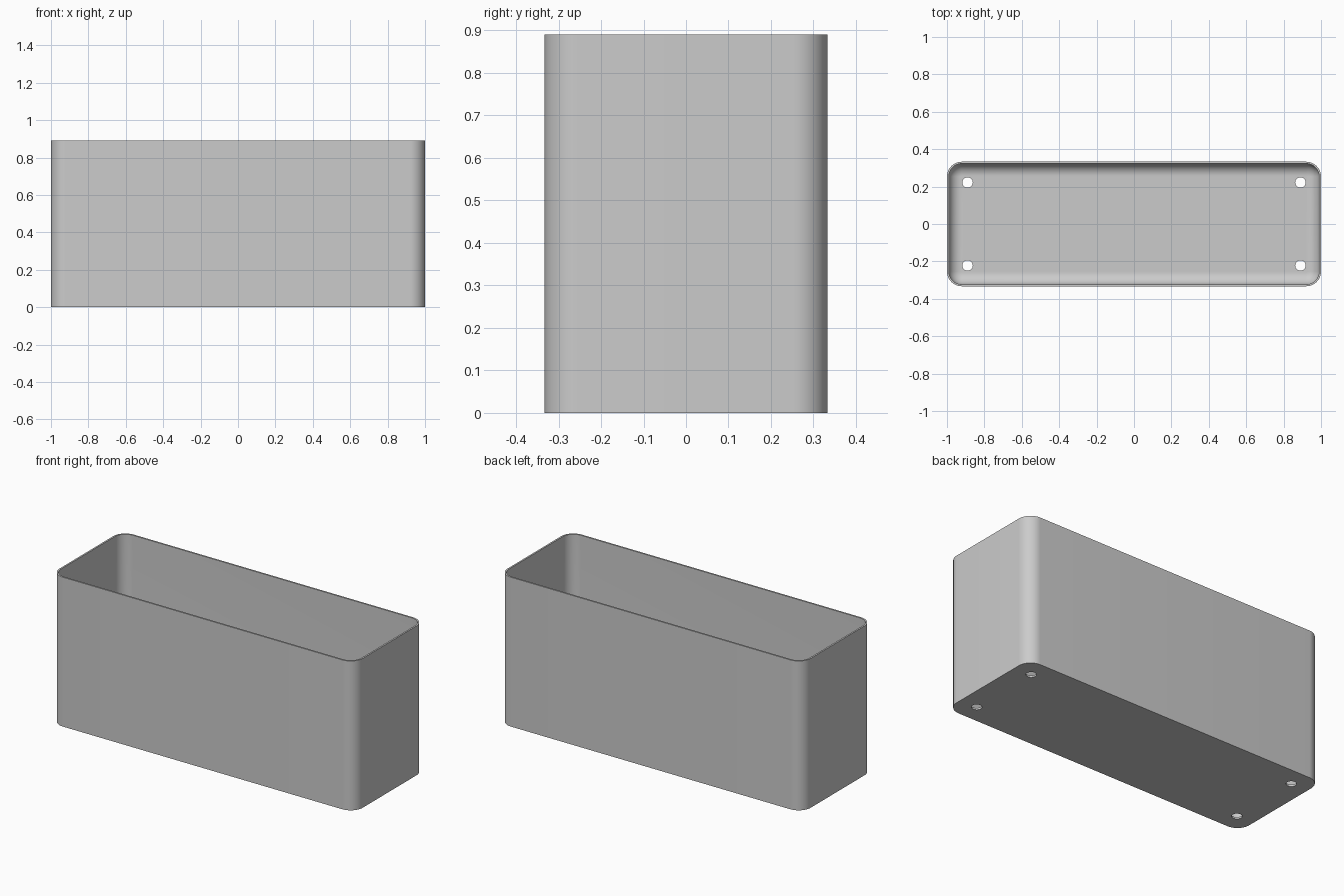
import bpy, bmesh, math
from mathutils import Matrix

if "Cube" in bpy.data.objects:
    bpy.data.objects.remove(bpy.data.objects["Cube"], do_unlink=True)

HALF_X, HALF_Y, HEIGHT = 1.0, 0.333, 0.89
CORNER, WALL, FLOOR, FILLET = 0.08, 0.01, 0.011, 0.066
HOLE_X, HOLE_Y, HOLE_R = 0.89, 0.222, 0.028
STEPS = 14

grey = bpy.data.materials.new("light grey")
grey.use_nodes = True
colour = (0.6, 0.6, 0.6, 1)
grey.diffuse_color = colour
grey.node_tree.nodes["Principled BSDF"].inputs["Base Color"].default_value = colour


def ring(bm, inset, z):
    """Rounded rectangle, inset from the outer wall, at height z."""
    r = CORNER - inset
    verts = []
    for quarter, (sx, sy) in enumerate([(1, 1), (-1, 1), (-1, -1), (1, -1)]):
        for i in range(STEPS + 1):
            a = (quarter + i / STEPS) * math.pi / 2
            verts.append(bm.verts.new((sx * (HALF_X - CORNER) + r * math.cos(a),
                                       sy * (HALF_Y - CORNER) + r * math.sin(a), z)))
    return verts


def add_object(name, bm):
    bmesh.ops.recalc_face_normals(bm, faces=bm.faces)
    mesh = bpy.data.meshes.new(name)
    bm.to_mesh(mesh)
    bm.free()
    obj = bpy.data.objects.new(name, mesh)
    bpy.context.collection.objects.link(obj)
    return obj


# Shell section: outer wall, rim, inner wall, rounded inner edge of the floor
section = [(0, 0), (0, HEIGHT), (WALL, HEIGHT)]
for i in range(STEPS + 1):
    a = i / STEPS * math.pi / 2
    section.append((WALL + FILLET * (1 - math.cos(a)),
                    FLOOR + FILLET * (1 - math.sin(a))))

bm = bmesh.new()
rings = [ring(bm, inset, z) for inset, z in section]
for lower, upper in zip(rings, rings[1:]):
    for i in range(len(lower)):
        j = (i + 1) % len(lower)
        bm.faces.new((lower[i], lower[j], upper[j], upper[i]))
bm.faces.new(rings[0])
bm.faces.new(rings[-1])
box = add_object("planter_box", bm)
box.data.materials.append(grey)

# Four drainage holes through the floor
bm = bmesh.new()
for sx in (-1, 1):
    for sy in (-1, 1):
        bmesh.ops.create_cone(bm, cap_ends=True, segments=32, radius1=HOLE_R,
                              radius2=HOLE_R, depth=0.1,
                              matrix=Matrix.Translation((sx * HOLE_X, sy * HOLE_Y, 0)))
cutter = add_object("hole_cutter", bm)
cutter.data.materials.append(grey)
cutter.hide_render = True

drill = box.modifiers.new("drainage_holes", 'BOOLEAN')
drill.operation = 'DIFFERENCE'
drill.solver = 'EXACT'
drill.object = cutter
bpy.ops.object.select_all(action='DESELECT')
bpy.context.view_layer.objects.active = box
box.select_set(True)
bpy.ops.object.modifier_apply(modifier=drill.name)
bpy.data.objects.remove(cutter, do_unlink=True)
bpy.ops.object.shade_smooth_by_angle(angle=math.radians(30))
